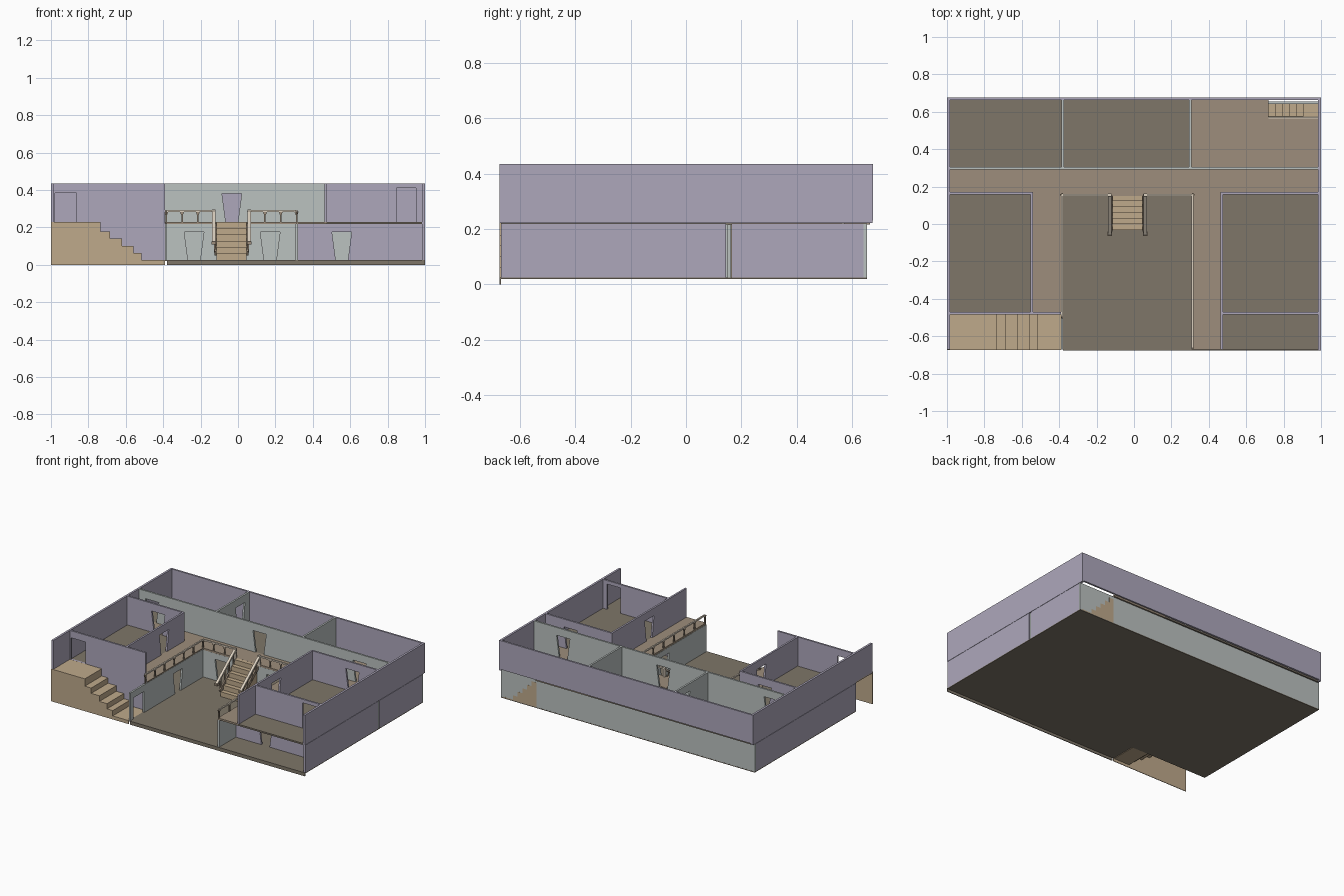
import bpy, bmesh, math
from mathutils import Vector

if "Cube" in bpy.data.objects:
    bpy.data.objects.remove(bpy.data.objects["Cube"])


def mat(name, r, g, b):
    m = bpy.data.materials.new(name)
    m.diffuse_color = (r, g, b, 1)
    m.use_nodes = True
    m.node_tree.nodes["Principled BSDF"].inputs["Base Color"].default_value = m.diffuse_color
    return m


LAV = mat("lavender", 0.42, 0.39, 0.50)
GREEN = mat("grey_green", 0.50, 0.54, 0.53)
BROWN = mat("brown", 0.34, 0.27, 0.20)
TAN = mat("tan", 0.52, 0.40, 0.26)
DARK = mat("dark_floor", 0.21, 0.18, 0.14)
CREAM = mat("cream", 0.72, 0.64, 0.53)

G, U, TOP = 0.025, 0.23, 0.435      # ground floor, upper floor, wall top


def finish(name, bm, m):
    bmesh.ops.recalc_face_normals(bm, faces=bm.faces)
    me = bpy.data.meshes.new(name)
    bm.to_mesh(me)
    bm.free()
    me.materials.append(m)
    ob = bpy.data.objects.new(name, me)
    bpy.context.collection.objects.link(ob)
    return ob


def prism(name, pts, axis, lo, hi, m):
    """Extrude a 2D outline (u, z) along x or y."""
    bm = bmesh.new()
    f = bm.faces.new([bm.verts.new((u, lo, z) if axis == 'y' else (lo, u, z)) for u, z in pts])
    r = bmesh.ops.extrude_face_region(bm, geom=[f])
    d = Vector((0, hi - lo, 0)) if axis == 'y' else Vector((hi - lo, 0, 0))
    bmesh.ops.translate(bm, vec=d, verts=[v for v in r['geom'] if isinstance(v, bmesh.types.BMVert)])
    return finish(name, bm, m)


def box(name, x0, x1, y0, y1, z0, z1, m):
    return prism(name, [(x0, z0), (x1, z0), (x1, z1), (x0, z1)], 'y', y0, y1, m)


def wall(name, axis, pos, a, b, z0, z1, m, doors=(), t=0.013):
    """Wall facing `axis`, running a..b; doors are (centre, bottom width, top width, height)."""
    pts = [(a, z0)]
    for c, wb, wt, h in doors:
        pts += [(c - wb / 2, z0), (c - wt / 2, z0 + h), (c + wt / 2, z0 + h), (c + wb / 2, z0)]
    pts += [(b, z0), (b, z1), (a, z1)]
    prism(name, pts, axis, pos - t / 2, pos + t / 2, m)


def door(c, h=0.15):                # door opening flared towards the top
    return (c, 0.065, 0.105, h)


def beam(name, p, q, w, h, m):
    """Box section bar between two points."""
    p, q = Vector(p), Vector(q)
    d = q - p
    bm = bmesh.new()
    bmesh.ops.create_cube(bm, size=1)
    bmesh.ops.scale(bm, vec=(w, h, d.length), verts=bm.verts)
    ob = finish(name, bm, m)
    ob.location = (p + q) / 2
    ob.rotation_mode = 'QUATERNION'
    ob.rotation_quaternion = d.to_track_quat('Z', 'Y')
    return ob


# ground floor with a cut-out under the side stairs
box("ground_floor", -1, 1, -0.485, 0.655, 0.019, G, DARK)
box("ground_floor_front", -0.39, 1, -0.67, -0.485, 0.019, G, DARK)
box("front_edge_strip", -0.38, 1, -0.675, -0.67, 0, G, DARK)

# upper room floors
for n, x0, x1, y0, y1 in [("back_left", -0.985, -0.38, 0.295, 0.665), ("back_middle", -0.38, 0.3, 0.295, 0.665),
                          ("left", -0.985, -0.545, -0.475, 0.165), ("right", 0.47, 0.985, -0.475, 0.165),
                          ("front_right", 0.47, 0.985, -0.67, -0.475)]:
    box(n + "_room_floor", x0, x1, y0, y1, 0.217, 0.228, DARK)

# landings and corridors
for n, x0, x1, y0, y1 in [("back_corridor", -0.985, 0.985, 0.165, 0.295), ("left_corridor", -0.545, -0.38, -0.475, 0.165),
                          ("right_corridor", 0.31, 0.47, -0.67, 0.165), ("balcony", -0.38, 0.31, 0.15, 0.165),
                          ("stair_room", 0.3, 0.985, 0.295, 0.565), ("stair_room_side", 0.3, 0.72, 0.565, 0.665)]:
    box(n + "_floor", x0, x1, y0, y1, 0.217, U, BROWN)

# upper outer walls
wall("upper_left_wall", 'x', -0.9925, -0.67, 0.675, 0.222, TOP, LAV, t=0.015)
wall("upper_right_wall", 'x', 0.9925, -0.675, 0.675, 0.222, TOP, LAV, t=0.015)
wall("upper_back_wall", 'y', 0.669, -1, 1, U, TOP, LAV)

# upper inner walls
wall("corridor_wall", 'y', 0.297, -0.985, 0.985, U, TOP, GREEN, [door(-0.88), door(-0.033), door(0.755)])
wall("back_divider_left", 'x', -0.38, 0.303, 0.663, U, TOP, GREEN, [door(0.56)])
wall("back_divider_right", 'x', 0.3, 0.303, 0.663, U, TOP, GREEN)
wall("left_room_inner_wall", 'x', -0.546, -0.47, 0.17, U, TOP, LAV, [door(-0.06)])
wall("left_room_back_wall", 'y', 0.165, -0.985, -0.54, U, TOP, LAV, [door(-0.74)])
wall("left_room_front_wall", 'y', -0.477, -0.985, -0.39, U, TOP, LAV, [(-0.92, 0.115, 0.115, 0.155)])
wall("right_room_inner_wall", 'x', 0.47, -0.67, 0.17, U, TOP, LAV, [door(-0.25)])
wall("right_room_back_wall", 'y', 0.165, 0.464, 0.985, U, TOP, LAV, [door(0.79)])
wall("right_room_front_wall", 'y', -0.477, 0.464, 0.985, U, TOP, LAV, [(0.9, 0.105, 0.105, 0.18)])

# ground floor walls
wall("lower_back_wall", 'y', 0.648, -1, 1, G, 0.22, GREEN)
wall("lower_left_wall", 'x', -0.9925, -0.485, 0.645, G, 0.22, LAV, t=0.015)
wall("lower_right_wall_front", 'x', 0.9925, -0.67, 0.145, G, 0.22, LAV, t=0.015)
wall("lower_right_wall_back", 'x', 0.9925, 0.165, 0.645, G, 0.22, LAV, t=0.015)
wall("hall_back_wall", 'y', 0.156, -0.985, 0.998, G, 0.217, GREEN, [door(-0.235), door(0.172)])
wall("hall_left_wall", 'x', -0.385, -0.67, 0.15, G, 0.222, GREEN, [(-0.575, 0.12, 0.12, 0.15), door(-0.135)])
wall("hall_right_wall", 'x', 0.315, -0.67, 0.15, G, 0.217, GREEN, [door(-0.2)])
wall("lower_stair_wall", 'y', -0.477, -0.985, -0.39, G, U, LAV)
wall("lower_right_room_wall", 'y', -0.477, 0.32, 0.985, G, 0.217, LAV, [door(0.555)])

# side stairs: thin front panel, and a folded sheet of treads and risers behind it
xs = [-1, -0.735, -0.685, -0.62, -0.56, -0.515, -0.39]
zs = [U, 0.178, 0.14, 0.1, 0.063, G]
steps = []
for i, z in enumerate(zs):
    steps += [(xs[i], z), (xs[i + 1], z)]
prism("side_stair_panel", [(-1, 0)] + steps + [(-0.39, 0)], 'y', -0.674, -0.67, TAN)
under = [(x - 0.006, z - 0.006) for x, z in reversed(steps[1:])] + [(-1, U - 0.006)]
prism("side_stair_treads", steps + under, 'y', -0.67, -0.484, TAN)

# back stairwell steps leading down to the ground floor
for i in range(5):
    x = 0.72 + i * 0.037
    box("back_stair_step", x, x + 0.037, 0.575, 0.655, G, 0.2 - i * 0.035, TAN)
box("back_stair_foot", 0.905, 0.985, 0.575, 0.655, G, 0.03, TAN)
box("back_stair_rail", 0.72, 0.985, 0.563, 0.573, 0.2, 0.235, CREAM)

# central hall stairs
n = 6
prof = [(0.15, G)]
for i in range(n):
    y = -0.032 + i * 0.031
    prof += [(y, G + i * 0.034), (y, G + (i + 1) * 0.034)]
prof += [(0.165, U), (0.165, G)]
prism("central_stairs", prof[1:], 'x', -0.115, 0.045, TAN)

# central stair handrails with stringers, newels and balusters
for x, s in ((-0.13, 1), (0.06, -1)):
    beam("stair_handrail", (x, -0.06, 0.115), (x, 0.158, 0.288), 0.018, 0.012, CREAM)
    beam("stair_stringer", (x + s * 0.01, -0.032, 0.06), (x + s * 0.01, 0.155, 0.21), 0.01, 0.025, BROWN)
    box("top_newel", x - 0.009, x + 0.009, 0.148, 0.163, 0.217, 0.295, CREAM)
    box("rail_end", x - 0.012, x + 0.012, -0.065, -0.04, 0.108, 0.124, BROWN)
    for k in range(4):
        y = -0.02 + k * 0.048
        z = 0.115 + (y + 0.06) * 0.79
        box("stair_baluster", x + s * 0.006 - 0.004, x + s * 0.006 + 0.004, y - 0.004, y + 0.004, z - 0.08, z, BROWN)


# balcony railings: top rail on posts with flared heads
def railing(name, p, q, count):
    p, q = Vector((*p, 0)), Vector((*q, 0))
    along_x = abs(q.x - p.x) > abs(q.y - p.y)
    up = Vector((0, 0, 0.287))
    beam(name + "_top_rail", p + up, q + up, 0.01, 0.01, CREAM)
    for i in range(count + 1):
        c = p.lerp(q, i / count)
        u, v = (c.x, c.y) if along_x else (c.y, c.x)
        pts = [(-0.004, U - 0.012), (0.004, U - 0.012), (0.004, 0.265), (0.011, 0.284), (-0.011, 0.284), (-0.004, 0.265)]
        prism(name + "_post", [(u + a, z) for a, z in pts], 'y' if along_x else 'x', v - 0.004, v + 0.004, BROWN)


railing("left_railing", (-0.384, -0.495), (-0.384, 0.155), 6)
railing("right_railing", (0.313, -0.66), (0.313, 0.155), 7)
railing("back_left_railing", (-0.384, 0.156), (-0.13, 0.156), 3)
railing("back_right_railing", (0.06, 0.156), (0.313, 0.156), 3)
